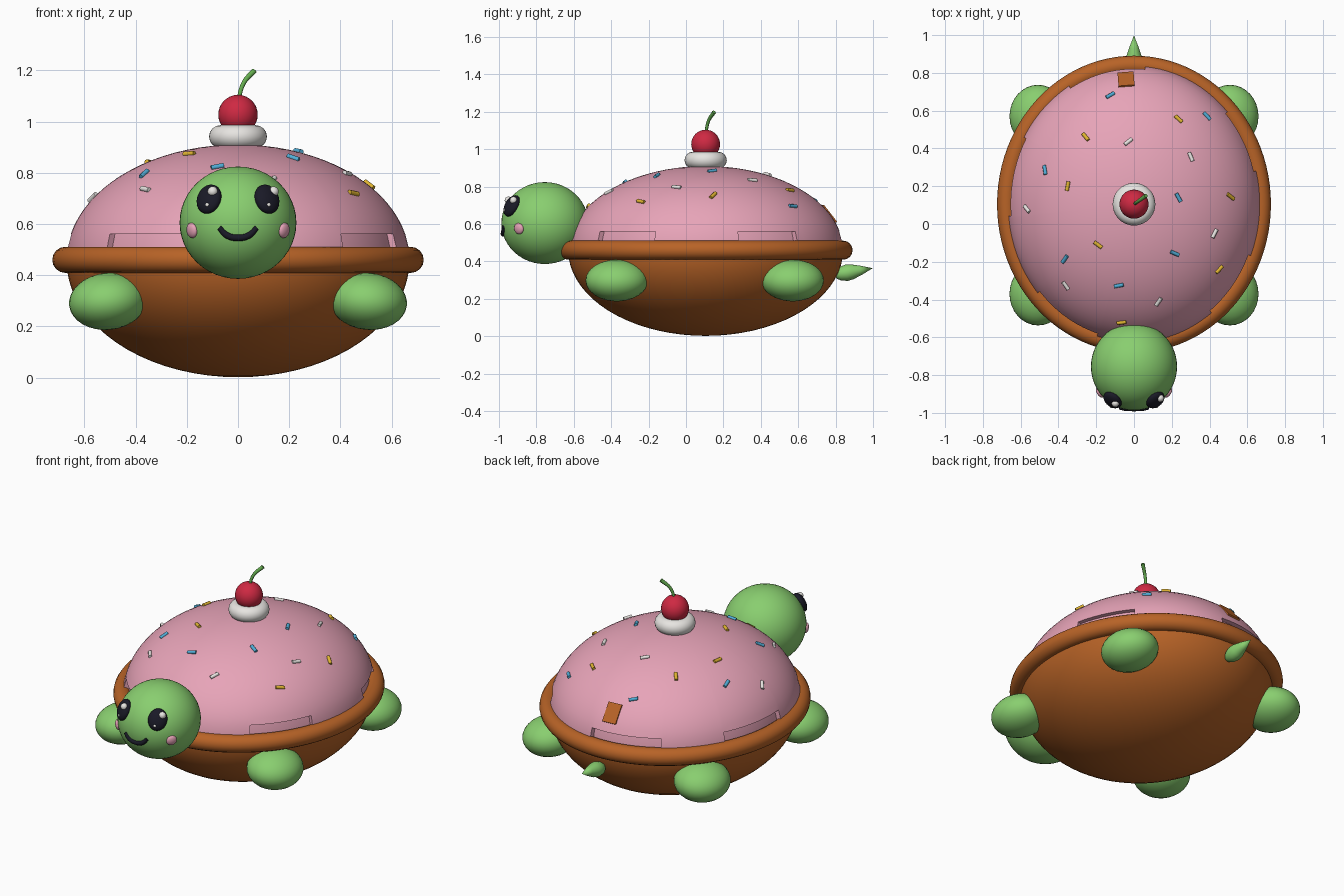
import bpy, bmesh, math
from mathutils import Matrix, Vector

if "Cube" in bpy.data.objects:
    bpy.data.objects.remove(bpy.data.objects["Cube"])


def material(name, rgb):
    m = bpy.data.materials.new(name)
    m.diffuse_color = (*rgb, 1)
    m.use_nodes = True
    m.node_tree.nodes["Principled BSDF"].inputs["Base Color"].default_value = m.diffuse_color
    return m


PINK = material("pink_icing", (.80, .37, .48))
BROWN = material("brown_pastry", (.48, .125, .02))
GREEN = material("skin_green", (.25, .62, .16))
STEM = material("stem_green", (.13, .42, .08))
WHITE = material("cream_white", (.85, .83, .80))
RED = material("cherry_red", (.62, .022, .055))
DARK = material("dark_navy", (.01, .01, .02))
BLUE = material("sprinkle_blue", (.08, .42, .68))
YELLOW = material("sprinkle_yellow", (.75, .46, .03))

CY = .105                                   # centre of the shell along y
SHELL = Vector((.67, .735, .45))            # icing dome radii
BASE = Vector((0, CY, .46))
HEAD, HEAD_R = Vector((0, -.755, .605)), Vector((.228, .232, .219))


def finish(name, bm, mat, angle=None):
    bmesh.ops.recalc_face_normals(bm, faces=bm.faces)
    me = bpy.data.meshes.new(name)
    bm.to_mesh(me)
    bm.free()
    me.materials.append(mat)
    ob = bpy.data.objects.new(name, me)
    bpy.context.collection.objects.link(ob)
    if angle is None:
        me.shade_smooth()
    else:
        bpy.ops.object.select_all(action='DESELECT')
        ob.select_set(True)
        bpy.context.view_layer.objects.active = ob
        bpy.ops.object.shade_smooth_by_angle(angle=math.radians(angle))
    return ob


def ellipsoid(name, loc, radii, mat, rot=None, seg=32):
    bm = bmesh.new()
    m = Matrix.Translation(loc) @ (rot or Matrix()) @ Matrix.Diagonal((*radii, 1))
    bmesh.ops.create_uvsphere(bm, u_segments=seg, v_segments=seg // 2, radius=1, matrix=m)
    return finish(name, bm, mat)


def lathe(name, profile, mat, matrix, seg=32):
    """Spin (radius, height) points around z, then place the result."""
    bm = bmesh.new()
    vs = [bm.verts.new((r, 0, z)) for r, z in profile]
    es = [bm.edges.new(p) for p in zip(vs, vs[1:])]
    bmesh.ops.spin(bm, geom=vs + es, cent=(0, 0, 0), axis=(0, 0, 1),
                   angle=math.tau, steps=seg, use_merge=True)
    bmesh.ops.remove_doubles(bm, verts=bm.verts, dist=1e-5)
    bm.transform(matrix)
    return finish(name, bm, mat)


def ring(name, major, minor, mat, matrix, seg=96):
    """Torus with separate x and y radii."""
    bm = bmesh.new()
    rows = []
    for i in range(seg):
        a = math.tau * i / seg
        rows.append([])
        for j in range(16):
            b = math.tau * j / 16
            d = minor * math.cos(b)
            rows[i].append(bm.verts.new(((major[0] + d) * math.cos(a),
                                         (major[1] + d) * math.sin(a), minor * math.sin(b))))
    for i in range(seg):
        p, q = rows[i], rows[(i + 1) % seg]
        for j in range(16):
            k = (j + 1) % 16
            bm.faces.new((p[j], q[j], q[k], p[k]))
    bm.transform(matrix)
    return finish(name, bm, mat)


def tube(name, points, radius, mat, scales):
    cu = bpy.data.curves.new(name, 'CURVE')
    cu.dimensions = '3D'
    cu.bevel_depth, cu.bevel_resolution, cu.use_fill_caps = radius, 3, True
    sp = cu.splines.new('BEZIER')
    sp.bezier_points.add(len(points) - 1)
    for bp, co, s in zip(sp.bezier_points, points, scales):
        bp.co, bp.radius = co, s
        bp.handle_left_type = bp.handle_right_type = 'AUTO'
    cu.materials.append(mat)
    ob = bpy.data.objects.new(name, cu)
    bpy.context.collection.objects.link(ob)
    return ob


def on_surface(centre, radii, offset):
    """Normal frame (z outward, y uphill) of an ellipsoid at the given offset."""
    n = Vector([o / r ** 2 for o, r in zip(offset, radii)]).normalized()
    x = Vector((0, 0, 1)).cross(n).normalized()
    rot = Matrix((x, n.cross(x), n)).transposed().to_4x4()
    return Vector(centre) + Vector(offset), rot


def dome_point(x, y):
    h = 1 - (x / SHELL.x) ** 2 - ((y - CY) / SHELL.y) ** 2
    return on_surface(BASE, SHELL, (x, y - CY, SHELL.z * math.sqrt(max(h, .001))))


def face_point(x, z):
    h = 1 - (x / HEAD_R.x) ** 2 - ((z - HEAD.z) / HEAD_R.z) ** 2
    return on_surface(HEAD, HEAD_R, (x, -HEAD_R.y * math.sqrt(h), z - HEAD.z))


# Pastry bowl and rolled rim
bowl = [(math.sin(math.radians(t)), -math.cos(math.radians(t))) for t in range(0, 91, 5)]
lathe("pastry_bowl", bowl, BROWN,
      Matrix.Translation(BASE) @ Matrix.Diagonal((.67, .735, .458, 1)), 96)
ring("pastry_rim", (.674, .735), .051, BROWN, Matrix.Translation(BASE))

# Icing dome with shallow notches along its lower edge
NOTCHES = [(-52, -22), (14, 42), (85, 121), (151, 185), (220, 253)]
first = math.degrees(math.asin(.1 / SHELL.z))
levels = [0, first / 2, first] + [first + (90 - first) * i / 18 for i in range(1, 18)]
angles = sorted({a for n in NOTCHES for a in n} | set(range(-50, 308, 4)))
bm = bmesh.new()
rows = []
for lv in levels:
    c, s = math.cos(math.radians(lv)), math.sin(math.radians(lv))
    rows.append([bm.verts.new((SHELL.x * c * math.cos(math.radians(a)),
                               SHELL.y * c * math.sin(math.radians(a)), SHELL.z * s))
                 for a in angles])
top = bm.verts.new((0, 0, SHELL.z))
cut = []
for i, a in enumerate(angles):
    k = (i + 1) % len(angles)
    for r, (p, q) in enumerate(zip(rows, rows[1:])):
        f = bm.faces.new((p[i], p[k], q[k], q[i]))
        if r < 2 and any(lo <= a < hi for lo, hi in NOTCHES):
            cut.append(f)
    bm.faces.new((rows[-1][i], rows[-1][k], top))
new = bmesh.ops.extrude_face_region(bm, geom=cut)["geom"]
for v in new:
    if isinstance(v, bmesh.types.BMVert):
        v.co.x *= .96
        v.co.y *= .96
bmesh.ops.delete(bm, geom=[f for f in cut if f.is_valid], context='FACES')
bm.transform(Matrix.Translation(BASE))
finish("icing_dome", bm, PINK, 35)

# Bare pastry patch at the back of the icing
loc, rot = dome_point(-.042, .766)
bm = bmesh.new()
bmesh.ops.create_cube(bm, size=1, matrix=Matrix.Translation(loc) @ rot
                      @ Matrix.Diagonal((.085, .115, .009, 1)))
finish("pastry_patch", bm, BROWN, 30)

# Sprinkles: x, y, heading in degrees
SPRINKLES = {
    BLUE: [(-.125, .68, 40), (.385, .57, -50), (-.47, .285, -70), (.235, .14, -60),
           (-.365, -.185, 50), (.215, -.155, -25), (-.08, -.325, 15)],
    YELLOW: [(-.255, .46, -50), (.235, .555, -45), (-.35, .2, 80), (.51, .145, -25),
             (-.19, -.11, -35), (.45, -.24, 40), (-.065, -.52, 20)],
    WHITE: [(-.03, .435, 40), (.3, .355, -70), (-.565, .08, -30), (.425, -.05, 60),
            (-.36, -.325, -60), (.13, -.41, 65)],
}
for mat, spots in SPRINKLES.items():
    bm = bmesh.new()
    for x, y, deg in spots:
        loc, rot = dome_point(x, y)
        n = rot.to_3x3().col[2]
        d = Vector((math.cos(math.radians(deg)), math.sin(math.radians(deg)), 0))
        d = (d - n * d.dot(n)).normalized()
        m = Matrix.Translation(loc + n * .003) @ d.to_track_quat('Z', 'Y').to_matrix().to_4x4()
        bmesh.ops.create_cone(bm, cap_ends=True, segments=8, radius1=.01, radius2=.01,
                              depth=.05, matrix=m)
    finish(mat.name + "_pieces", bm, mat, 50)

# Cream swirl, cherry and stem
ring("cream_dollop", (.068, .068), .045, WHITE, Matrix.Translation((0, CY, .941)), 40)
ellipsoid("cherry", (0, CY, 1.027), (.077, .077, .077), RED)
tube("cherry_stem", [(0, CY, 1.08), (.022, .12, 1.15), (.063, .15, 1.198)], .01, STEM,
     (.8, .9, 1.1))

# Legs
for side, sx in (("left", -1), ("right", 1)):
    for end, y in (("front", -.37), ("back", .57)):
        ellipsoid(f"{end}_{side}_leg", (sx * .508, y, .298), (.152, .167, .111), GREEN,
                  Matrix.Rotation(sx * math.radians(6), 4, 'Y'))

# Tail
tail = [(0, 0), (.022, .012), (.036, .035), (.044, .07), (.04, .1), (.026, .145), (0, .212)]
lathe("tail", tail, GREEN, Matrix.Translation((0, .79, .327))
      @ Matrix.Rotation(math.radians(-80), 4, 'X'))

# Head and face
ellipsoid("head", HEAD, HEAD_R, GREEN, seg=48)
for side, sx in (("left", -1), ("right", 1)):
    loc, rot = face_point(sx * .113, .697)
    ellipsoid(f"{side}_eye", loc, (.053, .062, .03), DARK,
              rot @ Matrix.Rotation(sx * math.radians(-12), 4, 'Z'))
    n = rot.to_3x3().col[2]
    for part, dx, dz, r in (("large", .02, .02, .02), ("small", 0, -.032, .009)):
        p, _ = face_point(sx * .108 + dx, .697 + dz)
        ellipsoid(f"{side}_eye_{part}_glint", p + n * .022, (r, r, r), WHITE, seg=16)
    loc, rot = face_point(sx * .18, .575)
    ellipsoid(f"{side}_cheek", loc, (.03, .03, .015), PINK, rot, 24)
smile = [face_point(x, z)[0] for x, z in
         ((-.073, .585), (-.043, .556), (0, .546), (.043, .556), (.073, .585))]
tube("smile", smile, .013, DARK, (.8, 1, 1, 1, .8))
